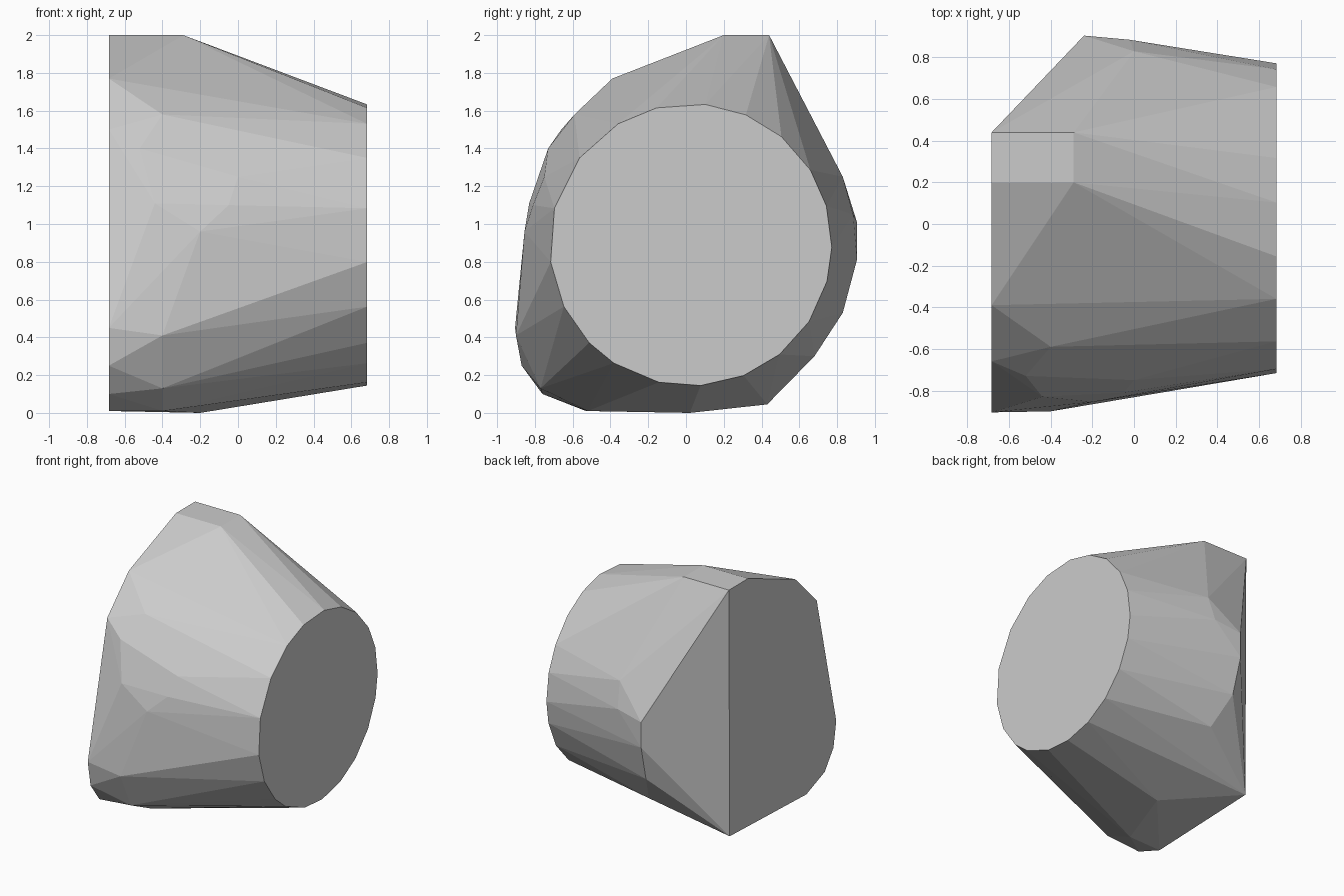
import bpy
import bmesh
from math import cos, sin, radians

# Remove the default cube only
default_cube = bpy.data.objects.get("Cube")
if default_cube:
    bpy.data.objects.remove(default_cube, do_unlink=True)

HALF_WIDTH = 0.684


def make_material(name, colour):
    material = bpy.data.materials.new(name)
    material.use_nodes = True
    material.diffuse_color = colour
    material.node_tree.nodes["Principled BSDF"].inputs["Base Color"].default_value = colour
    return material


def round_end(angles, radius, centre_y, centre_z):
    """Points of the many-sided flat disc on the +x end."""
    return [(HALF_WIDTH,
             centre_y + radius * cos(radians(angle)),
             centre_z + radius * sin(radians(angle))) for angle in angles]


def cut_end(profile):
    """Points of the flat cut face on the -x end, from a y, z profile."""
    return [(-HALF_WIDTH, y, z) for y, z in profile]


def hull_object(name, points, material):
    """Wrap the points in a faceted convex skin."""
    bm = bmesh.new()
    for point in points:
        bm.verts.new(point)
    hull = bmesh.ops.convex_hull(bm, input=bm.verts[:], use_existing_faces=False)
    leftovers = {item for item in hull["geom_interior"] + hull["geom_unused"]
                 if isinstance(item, bmesh.types.BMVert)}
    bmesh.ops.delete(bm, geom=list(leftovers), context="VERTS")

    # Merge coplanar triangles into clean flat facets
    bmesh.ops.dissolve_limit(bm, angle_limit=radians(1), verts=bm.verts[:], edges=bm.edges[:])
    bmesh.ops.recalc_face_normals(bm, faces=bm.faces[:])

    mesh = bpy.data.meshes.new(name)
    bm.to_mesh(mesh)
    bm.free()
    mesh.materials.append(material)
    result = bpy.data.objects.new(name, mesh)
    bpy.context.scene.collection.objects.link(result)
    return result


# Round flat end
disc = round_end(
    [-1, 16, 32, 50, 67, 84, 104, 121, 142, 165,
     187, 206, 224, 237, 257, 274, 292, 309, 327, 345],
    radius=0.747, centre_y=0.025, centre_z=0.89)

# Flat cut end, with its straight upright rear edge
cut_face = cut_end([
    (.44, 2), (.2, 2), (-.39, 1.77), (-.66, 1.5), (-.905, .45),
    (-.87, .25), (-.76, .1), (-.53, .01), (.43, .045)])

# Corners of the ridge, front, base and rear facets
ridge = [(-.29, .2, 2), (-.29, .44, 2)]
front = [(-.4, -.59, 1.58), (-.52, -.73, 1.4), (0, -.75, 1.25), (-.44, -.83, 1.11),
         (-.05, -.81, 1.1), (-.2, -.855, .96), (-.4, -.9, .41)]
base = [(-.4, -.77, .13), (-.4, -.52, .01), (-.2, .02, 0)]
rear = [(0, .83, 1.25), (-.24, .905, 1.01), (-.02, .885, 1.05),
        (-.24, .905, .81), (-.23, .83, .53), (-.15, .68, .3)]

stone_grey = make_material("stone grey", (.6, .6, .6, 1))
hull_object("faceted_block", disc + cut_face + ridge + front + base + rear, stone_grey)
